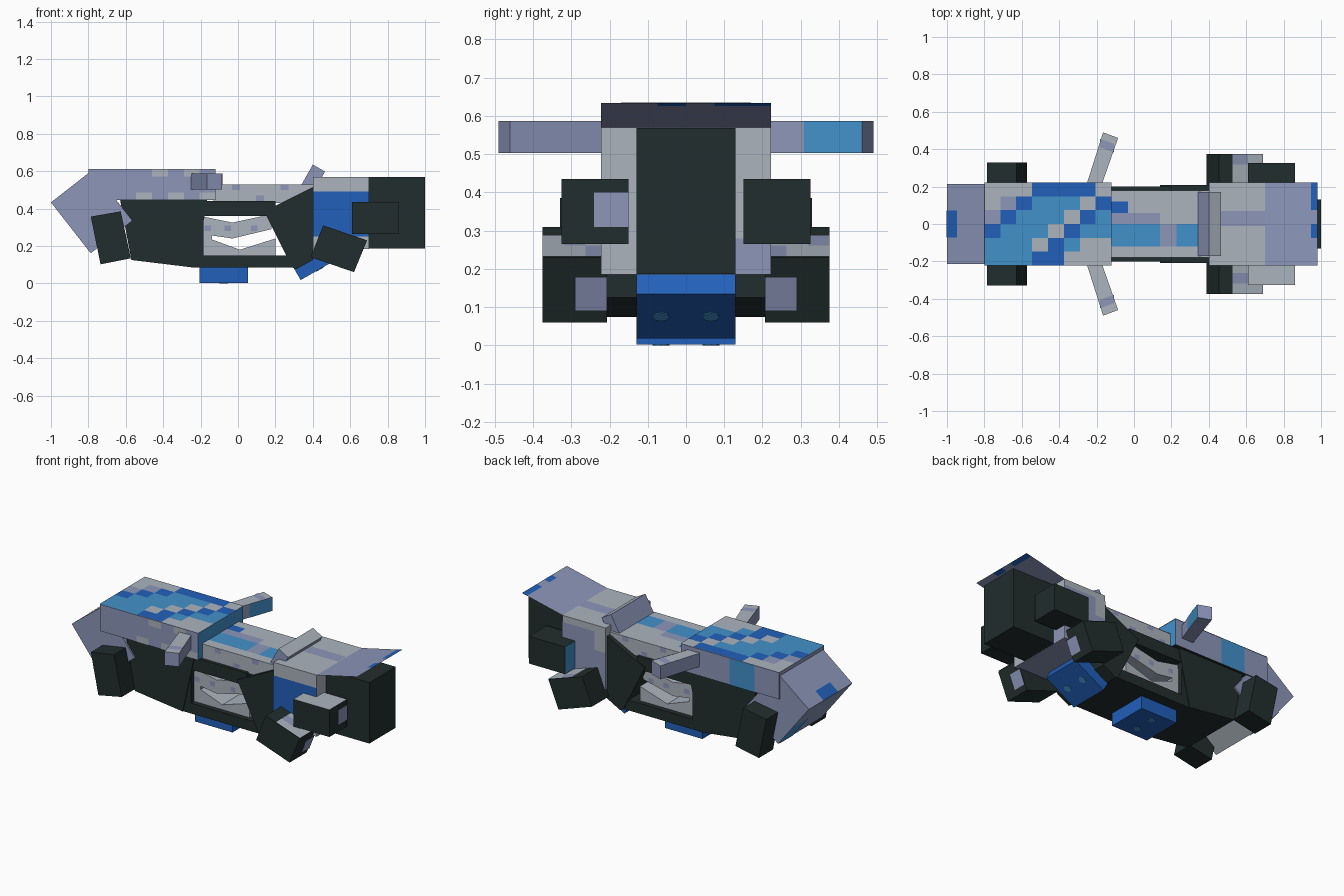
import bpy, bmesh, math
from mathutils import Vector

if "Cube" in bpy.data.objects:
    bpy.data.objects.remove(bpy.data.objects["Cube"])


def srgb(r, g, b):
    f = lambda c: (c / 255 / 12.92) if c < 11 else ((c / 255 + 0.055) / 1.055) ** 2.4
    return (f(r), f(g), f(b), 1)


COLOURS = {'K': ("charcoal", (34, 45, 45)), 'G': ("light_grey", (172, 180, 190)),
           'L': ("lavender", (140, 150, 185)), 'B': ("sky_blue", (66, 145, 203)),
           'D': ("deep_blue", (34, 96, 186))}
KEYS = list(COLOURS)
MATS = []
for k in KEYS:
    m = bpy.data.materials.new(COLOURS[k][0])
    m.diffuse_color = srgb(*COLOURS[k][1])
    m.use_nodes = True
    m.node_tree.nodes["Principled BSDF"].inputs["Base Color"].default_value = m.diffuse_color
    MATS.append(m)


def finish(name, bm):
    me = bpy.data.meshes.new(name)
    bm.to_mesh(me)
    bm.free()
    for m in MATS:
        me.materials.append(m)
    ob = bpy.data.objects.new(name, me)
    bpy.context.collection.objects.link(ob)
    return ob


def prism(name, pts, y0, y1, col, sides={}):
    """Extrude an x-z outline along y; sides recolours edge faces by index."""
    bm = bmesh.new()
    a = [bm.verts.new((x, y0, z)) for x, z in pts]
    b = [bm.verts.new((x, y1, z)) for x, z in pts]
    faces = [bm.faces.new(a), bm.faces.new(b[::-1])]
    n = len(pts)
    for i in range(n):
        j = (i + 1) % n
        f = bm.faces.new((a[j], a[i], b[i], b[j]))
        f.material_index = KEYS.index(sides.get(i, col))
        faces.append(f)
    for f in faces[:2]:
        f.material_index = KEYS.index(col)
    bmesh.ops.recalc_face_normals(bm, faces=bm.faces)
    return finish(name, bm)


def box(name, x0, x1, y0, y1, z0, z1, col, sides={}):
    # side order: 0 bottom, 1 right, 2 top, 3 left
    return prism(name, [(x0, z0), (x1, z0), (x1, z1), (x0, z1)], y0, y1, col, sides)


def paint(name, origin, u, v, rows, lift=0.003):
    """Coloured cells on a rectangle: u runs right, v runs down, '.' is bare."""
    o, u, v = Vector(origin), Vector(u), Vector(v)
    o = o + v.cross(u).normalized() * lift
    bm = bmesh.new()
    for r, row in enumerate(rows):
        for c, k in enumerate(row):
            if k == '.':
                continue
            du, dv = u / len(row), v / len(rows)
            p = o + du * c + dv * r
            f = bm.faces.new([bm.verts.new(q) for q in (p, p + dv, p + du + dv, p + du)])
            f.material_index = KEYS.index(k)
    return finish(name, bm)


# Nose: tilted box with patches on its two front faces
t = math.radians(38)
ux, uz, vx, vz = math.cos(t), math.sin(t), math.sin(t), -math.cos(t)
tip = (-1.0, 0.433)
up = (tip[0] + ux * .283, tip[1] + uz * .283)
low = (tip[0] + vx * .345, tip[1] + vz * .345)
inner = (up[0] + vx * .345, up[1] + vz * .345)
prism("nose", [tip, low, inner, up], -.215, .215, 'L', {1: 'G'})
paint("nose_top_patch", (tip[0], .215, tip[1]), (ux * .283, 0, uz * .283), (0, -.43, 0),
      ["....", "....", "D...", "D...", "....", "...."])
paint("nose_under_patch", (up[0] - ux * .283, .215, up[1] - uz * .283),
      (0, -.43, 0), (vx * .345, 0, vz * .345),
      ["......", "......", "BB....", "BB...."])

# Upper hull with camouflage roof
box("upper_hull", -.8, -.12, -.222, .222, .445, .612, 'L', {1: 'B', 0: 'K'})
paint("hull_roof", (-.8, .222, .612), (.68, 0, 0), (0, -.444, 0),
      ["GGGDDDDG", "GLDBBBGD", "LDBBBGDB", "DBBBGDBB", "BBBGDBGG", "BBBDDGGG"])
paint("hull_front_spots", (-.8, -.222, .612), (.68, 0, 0), (0, 0, -.167),
      ["....G.G.", "........", "........", "...G.G.G"])
paint("hull_back_patch", (-.12, .222, .612), (-.68, 0, 0), (0, 0, -.167),
      ["....BB..", "....BB.."])

# Mid body
box("mid_body", -.13, .41, -.18, .18, .43, .53, 'G')
paint("mid_roof", (-.12, .18, .53), (.52, 0, 0), (0, -.36, 0),
      ["GGGGGG", "DGGGGG", "LLLGGG", "BBBLBB", "BBBLBB", "GGGGGG"])
for s in (-1, 1):
    paint("mid_side_spots", (-.12 if s < 0 else .4, .18 * s, .53), (-.52 * s, 0, 0),
          (0, 0, -.09), ["..L.....L...", "............", ".....L....L."])

# Charcoal frame around the open window
prism("frame_front", [(-.63, .445), (-.57, .125), (-.24, .085), (-.165, .42), (-.165, .445)],
      -.205, .205, 'K')
box("frame_post", -.27, -.185, -.2, .2, .09, .44, 'K')
box("frame_sill", -.25, .29, -.2, .2, .085, .15, 'K')
box("frame_lintel", -.2, .2, -.2, .2, .36, .44, 'K')
prism("frame_rear", [(.14, .385), (.29, .085), (.31, .075), (.40, .125), (.40, .515)],
      -.208, .208, 'K')

# Pale ribs inside the window
prism("upper_rib", [(-.2, .36), (-.2, .265), (-.03, .24), (.18, .29), (.18, .37), (-.03, .325)],
      -.17, .17, 'G')
prism("lower_rib", [(-.14, .14), (.2, .14), (.2, .24), (.01, .18), (-.14, .235)],
      -.17, .17, 'G')
box("rib_post", -.19, -.14, -.17, .17, .14, .3, 'G')
for s in (-1, 1):
    paint("rib_spots", (-.18 if s < 0 else .14, .17 * s, .31), (-.32 * s, 0, 0),
          (0, 0, -.03), ["L..L...L."])

# Rear body, engine block and raised tail sheet
box("rear_body", .4, .7, -.222, .222, .185, .57, 'G', {0: 'L'})
paint("rear_front_panel", (.4, -.222, .49), (.3, 0, 0), (0, 0, -.24), ["D"])
paint("rear_back_panel", (.7, .222, .53), (-.3, 0, 0), (0, 0, -.345), ["LLLG", "LLLL", "LLLL"])
paint("rear_end_panel", (.7, .13, .28), (0, .092, 0), (0, 0, -.095), ["L"])
paint("rear_roof_stripe", (.46, .07, .57), (.24, 0, 0), (0, -.08, 0), ["L"])
box("engine_block", .7, 1.0, -.13, .13, .187, .568, 'K')
paint("tail_sheet", (.7, .222, .57), (.28, 0, .064), (0, -.444, 0),
      ["LLLLLLLD", "LLLLLLLD", "LLLLLLLL", "LLLLLLLD", "LLLLLLLL", "LLLLLLLL"], 0)

# Tilted roof brace
prism("roof_brace", [(.335, .52), (.40, .48), (.465, .598), (.40, .635)],
      -.17, .17, 'L', {2: 'G'})

# Swept side fins
for s in (-1, 1):
    bm = bmesh.new()
    outline = [(-.27, .16), (-.19, .16), (-.085, .46), (-.165, .49)]
    lo = [bm.verts.new((x, y * s, .503)) for x, y in outline]
    hi = [bm.verts.new((x, y * s, .587)) for x, y in outline]
    bm.faces.new(lo)
    bm.faces.new(hi).material_index = KEYS.index('G')
    for i in range(4):
        j = (i + 1) % 4
        f = bm.faces.new((lo[i], lo[j], hi[j], hi[i]))
        f.material_index = KEYS.index('L')
    bm.faces.ensure_lookup_table()
    bm.faces[0].material_index = KEYS.index('L')
    bmesh.ops.recalc_face_normals(bm, faces=bm.faces)
    finish("side_fin", bm)
    # Coloured fin ends
    paint("fin_tip_roof", (-.182, .44 * s + (.015 if s > 0 else .035), .587),
          (.075, -.027 * s, 0), (.0, -.045, 0), ["L"], .002)
paint("fin_back_panel", (-.138, .31, .587), (.053, .15, 0), (0, 0, -.084), ["B"])

# Side pods, mirrored front to back
for s in (-1, 1):
    prism("front_pod", [(-.787, .357), (-.735, .102), (-.573, .134), (-.627, .385)],
          .19 * s, .33 * s, 'K')
    prism("rear_lower_pod", [(.455, .31), (.388, .14), (.62, .06), (.69, .23)],
          .207 * s, .375 * s, 'K')
    y0, y1 = sorted((.207 * s, .375 * s))
    paint("lower_pod_roof", (.525, y1, .286), (.165, 0, -.056), (0, y0 - y1, 0),
          ["LG", "GG", "GL"] if s > 0 else ["GL", "LG", "GG"])
    ya, yb = sorted((.207 * s, .29 * s))
    paint("lower_pod_patch", (.67, ya, .18), (0, yb - ya, 0), (-.035, 0, -.088), ["L"], .004)
    box("rear_upper_pod", .61, .86, .15 * s, .325 * s, .265, .435, 'K',
        {2: 'G', 3: 'K'} if s < 0 else {3: 'B'})
paint("upper_pod_patch", (.86, -.24, .4), (0, .09, 0), (0, 0, -.09), ["L"])

# Blue belly thruster and tilted rear thruster, each with two round vents
box("belly_thruster", -.205, .053, -.13, .13, 0.003, .09, 'D')
prism("rear_thruster", [(.30, .078), (.335, .018), (.54, .135), (.505, .2)], -.13, .13, 'D')
for name, c, tilt in (("belly_vent", (-.076, .001), 0), ("rear_vent", (.437, .0745), -math.atan2(.117, .205))):
    for s in (-1, 1):
        bpy.ops.mesh.primitive_cylinder_add(vertices=8, radius=.022, depth=.004,
                                            location=(c[0], .065 * s, c[1] + .001),
                                            rotation=(0, tilt, 0))
        bpy.context.object.name = name
        bpy.context.object.data.materials.append(MATS[KEYS.index('B')])
